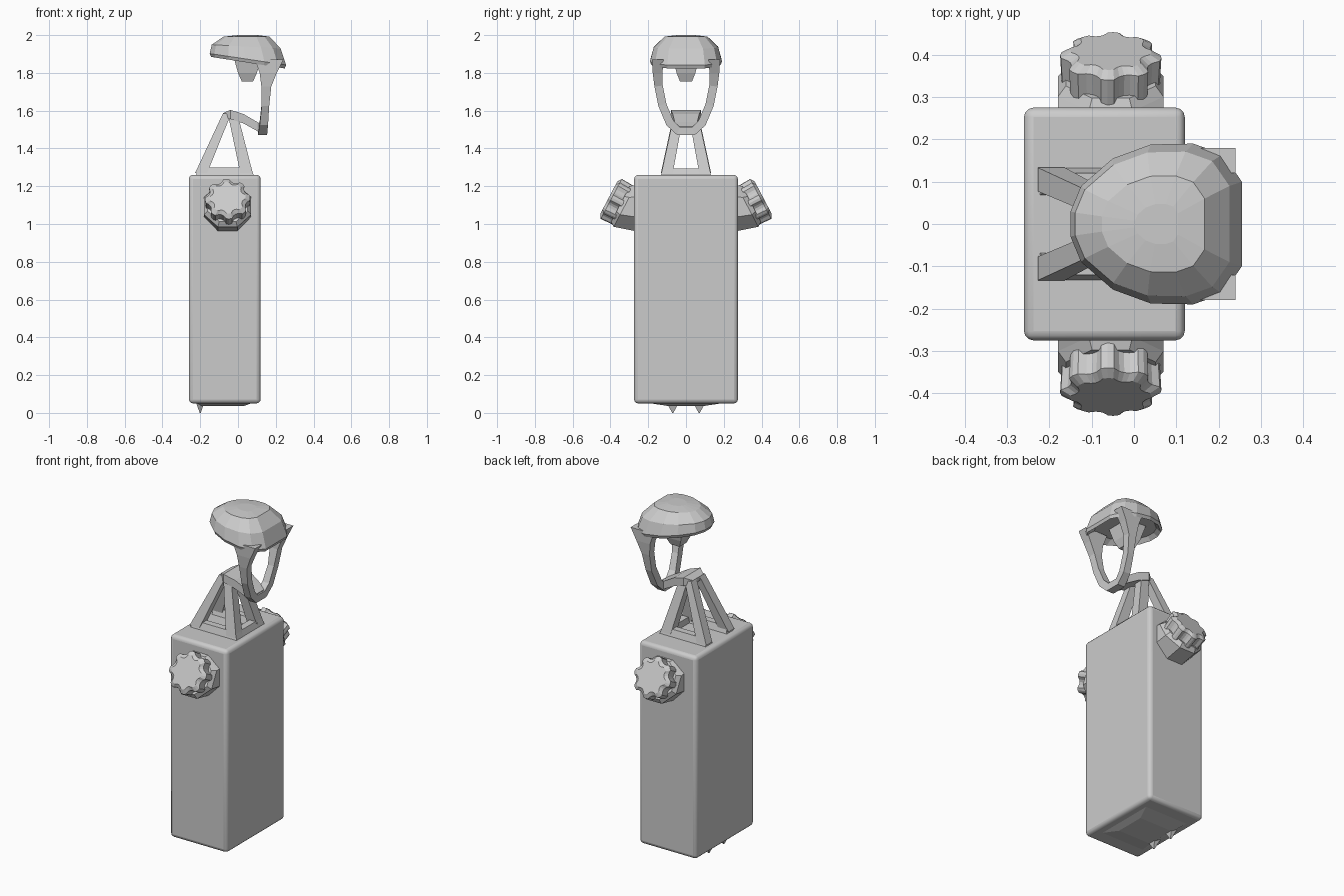
import bpy, bmesh, math
from mathutils import Vector

cube = bpy.data.objects.get("Cube")
if cube:
    bpy.data.objects.remove(cube, do_unlink=True)

GREY = (0.6, 0.6, 0.6, 1)
grey = bpy.data.materials.new("plain grey")
grey.use_nodes = True
grey.diffuse_color = GREY
grey.node_tree.nodes["Principled BSDF"].inputs["Base Color"].default_value = GREY


def finish(name, bm, bevel=0):
    bmesh.ops.recalc_face_normals(bm, faces=bm.faces)
    mesh = bpy.data.meshes.new(name)
    bm.to_mesh(mesh)
    bm.free()
    obj = bpy.data.objects.new(name, mesh)
    bpy.context.collection.objects.link(obj)
    mesh.materials.append(grey)
    if bevel:
        mod = obj.modifiers.new("rounded edges", "BEVEL")
        mod.width, mod.segments = bevel, 3
        bpy.ops.object.select_all(action="DESELECT")
        obj.select_set(True)
        bpy.context.view_layer.objects.active = obj
        bpy.ops.object.shade_smooth_by_angle(angle=math.radians(35))
    return obj


def loft(name, rings, bevel=0):
    """Skin a list of equal-sized point rings and close both ends."""
    bm = bmesh.new()
    rows = [[bm.verts.new(p) for p in ring] for ring in rings]
    n = len(rows[0])
    for a, b in zip(rows, rows[1:]):
        for i in range(n):
            j = (i + 1) % n
            bm.faces.new((a[i], a[j], b[j], b[i]))
    bm.faces.new(rows[0])
    bm.faces.new(rows[-1])
    return finish(name, bm, bevel)


def rect(x, y, z, hx, hy):
    return [(x + sx * hx, y + sy * hy, z) for sx, sy in ((-1, -1), (1, -1), (1, 1), (-1, 1))]


# Tall rounded canister with a slightly bowed underside
loft("canister_body", [rect(-0.07, 0, z, 0.19, 0.275) for z in (0.05, 1.26)], 0.022)
loft("canister_underside", [rect(-0.07, 0, 0.06, 0.165, 0.25), rect(-0.08, 0, 0.036, 0.11, 0.09)])

for side, label in ((1, "back"), (-1, "front")):
    # Small pointed feet
    loft(label + "_foot_spike", [rect(-0.2, side * 0.07, 0.05, 0.02, 0.03),
                                 rect(-0.2, side * 0.07, 0, 0.003, 0.003)])

    # Tilted spout and scalloped screw cap
    axis = Vector((0, side * 0.885, 0.466))
    up = Vector((0, -side * 0.466, 0.885))
    face = Vector((-0.055, side * 0.4, 1.135))

    def disc(depth, radii):
        n = len(radii)
        return [face - axis * depth + r * (Vector((1, 0, 0)) * math.cos(math.tau * (i + .5) / n)
                + up * math.sin(math.tau * (i + .5) / n)) for i, r in enumerate(radii)]

    wall = [Vector((p.x, side * 0.265, 1.09 + (p - face).dot(up) * 1.03)) for p in disc(0, [0.135] * 8)]
    loft(label + "_spout", [wall, disc(0.085, [0.135] * 8), disc(0.06, [0.115] * 8)])
    lobes = [0.12, 0.118, 0.104, 0.1, 0.104, 0.118] * 8
    loft(label + "_cap", [disc(0.075, [r * 0.97 for r in lobes]), disc(0.005, lobes),
                          disc(-0.01, [r * 0.8 for r in lobes])])

    # Splayed legs of the pyramid stand, and the rail joining their feet
    loft(label + "_left_leg", [rect(0.045, side * 0.1, 1.27, 0.033, 0.03),
                               rect(-0.025, side * 0.04, 1.57, 0.026, 0.025)])
    loft(label + "_right_leg", [rect(-0.195, side * 0.105, 1.27, 0.032, 0.028),
                                rect(-0.058, side * 0.04, 1.585, 0.022, 0.025)])
    loft(label + "_rail", [rect(-0.07, side * 0.1, 1.25, 0.155, 0.035),
                           rect(-0.07, side * 0.1, 1.30, 0.14, 0.02)])

# Cross rail under the stand
loft("left_rail", [rect(0.055, 0, 1.25, 0.03, 0.13), rect(0.05, 0, 1.295, 0.02, 0.11)])

# Flat arm from the top of the stand down to the loop
arm = [(-0.08, 1.575, 0.012, 0.05), (-0.04, 1.58, 0.024, 0.08), (0.03, 1.557, 0.025, 0.07),
       (0.10, 1.517, 0.024, 0.06), (0.145, 1.495, 0.022, 0.045)]
loft("arm", [[(x, sy * w, z + sz * t) for sy, sz in ((-1, -1), (1, -1), (1, 1), (-1, 1))]
             for x, z, t, w in arm])

# U-shaped loop holding the dome: x, y, z, half depth, half thickness
half = [(0.165, 0.15, 1.87, 0.075, 0.03), (0.16, 0.15, 1.80, 0.045, 0.026),
        (0.15, 0.145, 1.73, 0.026, 0.022), (0.145, 0.125, 1.63, 0.02, 0.022),
        (0.137, 0.085, 1.535, 0.022, 0.022), (0.13, 0.04, 1.492, 0.024, 0.022)]
path = half + [(x, -y, z, d, t) for x, y, z, d, t in reversed(half)]
rings = []
for i, (x, y, z, d, t) in enumerate(path):
    a, b = path[max(i - 1, 0)], path[min(i + 1, len(path) - 1)]
    normal = Vector((0, a[2] - b[2], b[1] - a[1])).normalized()
    rings.append([Vector((x + sx * d, y, z)) + normal * (st * t)
                  for sx, st in ((-1, -1), (1, -1), (1, 1), (-1, 1))])
loft("loop", rings)

# Faceted dome: half outlines mirrored across y, with a hollow underside
rim = [(-0.15, 0.03), (-0.125, 0.09), (-0.05, 0.155), (0.04, 0.188),
       (0.14, 0.19), (0.21, 0.165), (0.255, 0.1)]
rim += [(x, -y) for x, y in reversed(rim)]


def outline(scale, cx, z, slope):
    return [(cx + (x - 0.06) * scale, y * scale, z - slope * x) for x, y in rim]


dome = loft("dome", [outline(0.8, 0.05, 1.89, 0.1), outline(0.96, 0.06, 1.862, 0.15),
                     outline(1, 0.06, 1.88, 0.15), outline(0.9, 0.05, 1.942, 0.05),
                     outline(0.6, 0.05, 1.992, 0), outline(0.25, 0.055, 2.0, 0)])

# Nub hanging under the dome
loft("dome_nub", [rect(0.05, 0, 1.755, 0.03, 0.032), rect(0.05, 0, 1.80, 0.05, 0.05),
                  rect(0.05, 0, 1.89, 0.075, 0.07)])
